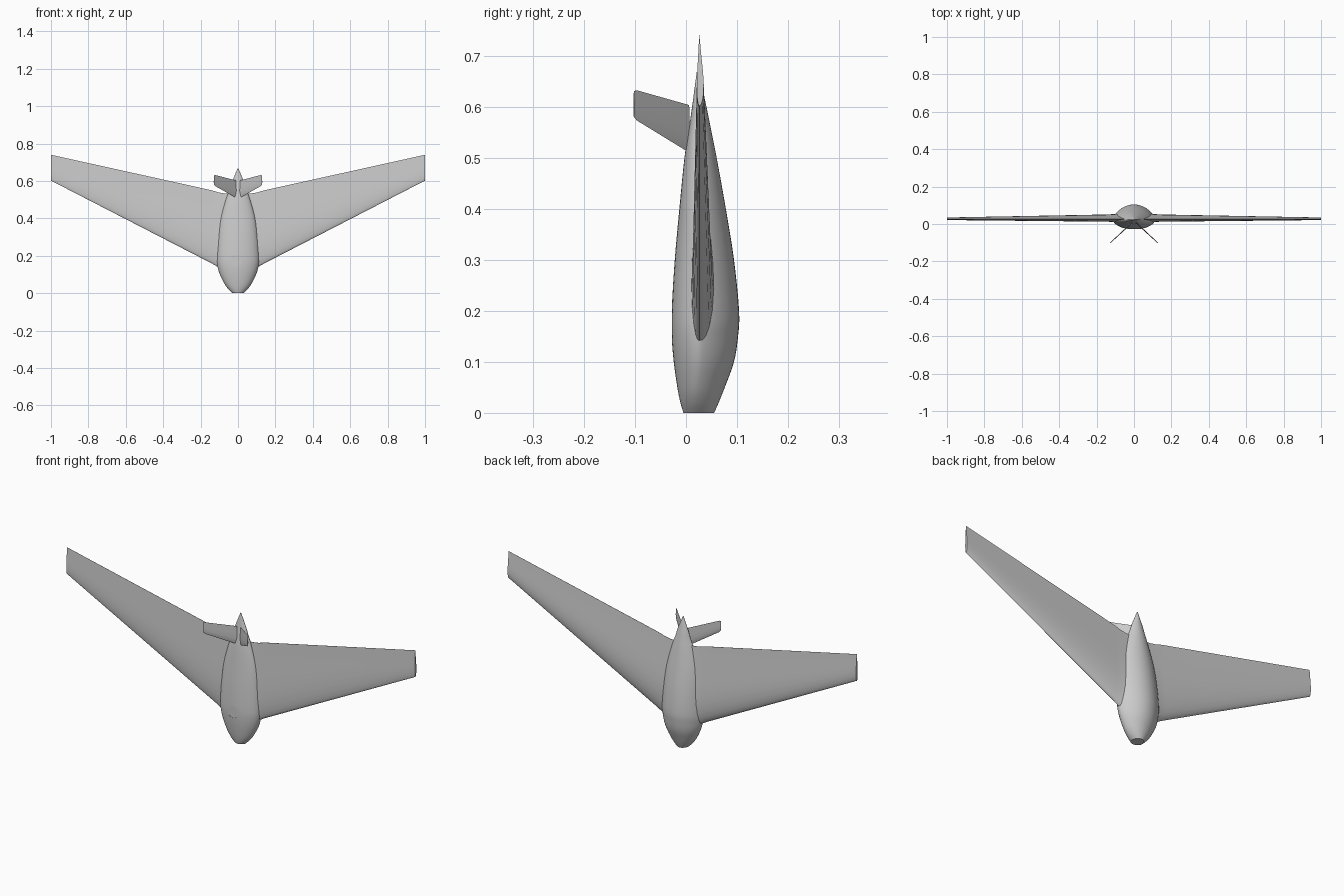
import bpy
import bmesh
import math
from mathutils import Vector

cube = bpy.data.objects.get("Cube")
if cube:
    bpy.data.objects.remove(cube, do_unlink=True)

grey = bpy.data.materials.new("light grey")
grey.use_nodes = True
grey.diffuse_color = (0.6, 0.6, 0.6, 1)
grey.node_tree.nodes["Principled BSDF"].inputs["Base Color"].default_value = (0.6, 0.6, 0.6, 1)


def loft(name, rings, mirror=False, angle=40):
    """Skin closed rings of points, cap both ends, optionally mirror across x."""
    bm = bmesh.new()
    loops = [[bm.verts.new(p) for p in ring] for ring in rings]
    n = len(loops[0])
    for a, b in zip(loops, loops[1:]):
        for i in range(n):
            j = (i + 1) % n
            bm.faces.new((a[i], a[j], b[j], b[i]))
    bm.faces.new(loops[0])
    bm.faces.new(loops[-1])
    bmesh.ops.recalc_face_normals(bm, faces=bm.faces)
    mesh = bpy.data.meshes.new(name)
    bm.to_mesh(mesh)
    bm.free()
    mesh.materials.append(grey)
    obj = bpy.data.objects.new(name, mesh)
    bpy.context.collection.objects.link(obj)
    if mirror:
        mod = obj.modifiers.new("mirror", 'MIRROR')
        mod.use_mirror_merge = False
    return obj


def shade(obj, angle=35):
    bpy.ops.object.select_all(action='DESELECT')
    obj.select_set(True)
    bpy.context.view_layer.objects.active = obj
    bpy.ops.object.shade_smooth_by_angle(angle=math.radians(angle))


def smooth_rows(rows, steps):
    """Catmull-Rom curve through the station rows."""
    pts = [Vector(r) for r in rows]
    out = []
    for i in range(len(pts) - 1):
        a, b, c, d = pts[max(i - 1, 0)], pts[i], pts[i + 1], pts[min(i + 2, len(pts) - 1)]
        for s in range(steps):
            t = s / steps
            out.append(0.5 * (2 * b + (c - a) * t + (2 * a - 5 * b + 4 * c - d) * t * t
                              + (3 * b - a - 3 * c + d) * t ** 3))
    return out + [pts[-1]]


# Fuselage stations: height, half width, front depth, back depth
stations = [
    (0.0, 0.03, -0.005, 0.055), (0.02, 0.05, -0.011, 0.064), (0.05, 0.072, -0.017, 0.076),
    (0.1, 0.097, -0.024, 0.094), (0.15, 0.111, -0.028, 0.102), (0.2, 0.114, -0.028, 0.104),
    (0.3, 0.107, -0.022, 0.094), (0.4, 0.093, -0.013, 0.078), (0.5, 0.065, -0.003, 0.06),
    (0.56, 0.043, 0.006, 0.048), (0.6, 0.03, 0.012, 0.04), (0.668, 0.002, 0.021, 0.025)]
rings = []
for row in smooth_rows(stations, 4):
    z, w, front, back = row
    mid = front + (back - front) * 0.42
    power = 1 + 0.5 * min(1, z / 0.15)
    ring = []
    for k in range(48):
        a = math.tau * k / 48
        s = math.sin(a)
        y = mid + (back - mid) * s ** power if s > 0 else mid + (mid - front) * s
        ring.append((w * math.cos(a), y, z))
    rings.append(ring)
fuselage = loft("fuselage", rings)

# Shallow round sensor recess in the belly
bpy.ops.mesh.primitive_cylinder_add(vertices=32, radius=0.033, depth=0.1,
                                    location=(-0.012, -0.075, 0.172),
                                    rotation=(math.pi / 2, 0, 0))
cutter = bpy.context.object
cutter.name = "recess_cutter"
cutter.hide_render = True
cutter.data.materials.append(grey)
bpy.ops.object.select_all(action='DESELECT')
bpy.context.view_layer.objects.active = fuselage
fuselage.select_set(True)
cut = fuselage.modifiers.new("recess", 'BOOLEAN')
cut.operation = 'DIFFERENCE'
cut.solver = 'EXACT'
cut.object = cutter
bpy.ops.object.modifier_apply(modifier=cut.name)
bpy.data.objects.remove(cutter, do_unlink=True)
shade(fuselage)

# Wings: chord fraction and thickness of the aerofoil
foil = [(0, 0), (0.008, 0.017), (0.03, 0.031), (0.08, 0.047), (0.16, 0.059), (0.27, 0.064),
        (0.4, 0.059), (0.55, 0.046), (0.75, 0.025), (1, 0.002)]
outline = foil + [(c, -0.55 * t) for c, t in reversed(foil[1:])]
# Span position, leading edge, trailing edge, thickness factor
spans = [(0.0, 0.09, 0.53, 1.25), (0.07, 0.115, 0.533, 1.2), (0.1, 0.136, 0.538, 1.08),
         (0.14, 0.159, 0.55, 1.0), (1.0, 0.602, 0.74, 1.0)]
wing_rings = [[(x, 0.026 + t * (te - le) * k, le + c * (te - le)) for c, t in outline]
              for x, le, te, k in spans]
shade(loft("wings", wing_rings, mirror=True))

# V-shaped tail fins: root and tip sections along the outward diagonal
out_dir = Vector((0.74, -0.68, 0))
normal = Vector((0.68, 0.74, 0))
fin_foil = [(0, 0), (0.05, 0.5), (0.3, 1), (0.6, 0.7), (1, 0.1)]
fin_outline = fin_foil + [(c, -t) for c, t in reversed(fin_foil[1:])]
fin_rings = []
for reach, low, high, thick in ((0, 0.51, 0.603, 0.003), (0.151, 0.573, 0.632, 0.002),
                                (0.159, 0.58, 0.63, 0.0016)):
    base = Vector((0.011, 0.006, 0)) + out_dir * reach
    fin_rings.append([base + normal * (t * thick) + Vector((0, 0, low + c * (high - low)))
                      for c, t in fin_outline])
shade(loft("tail_fins", fin_rings, mirror=True))
